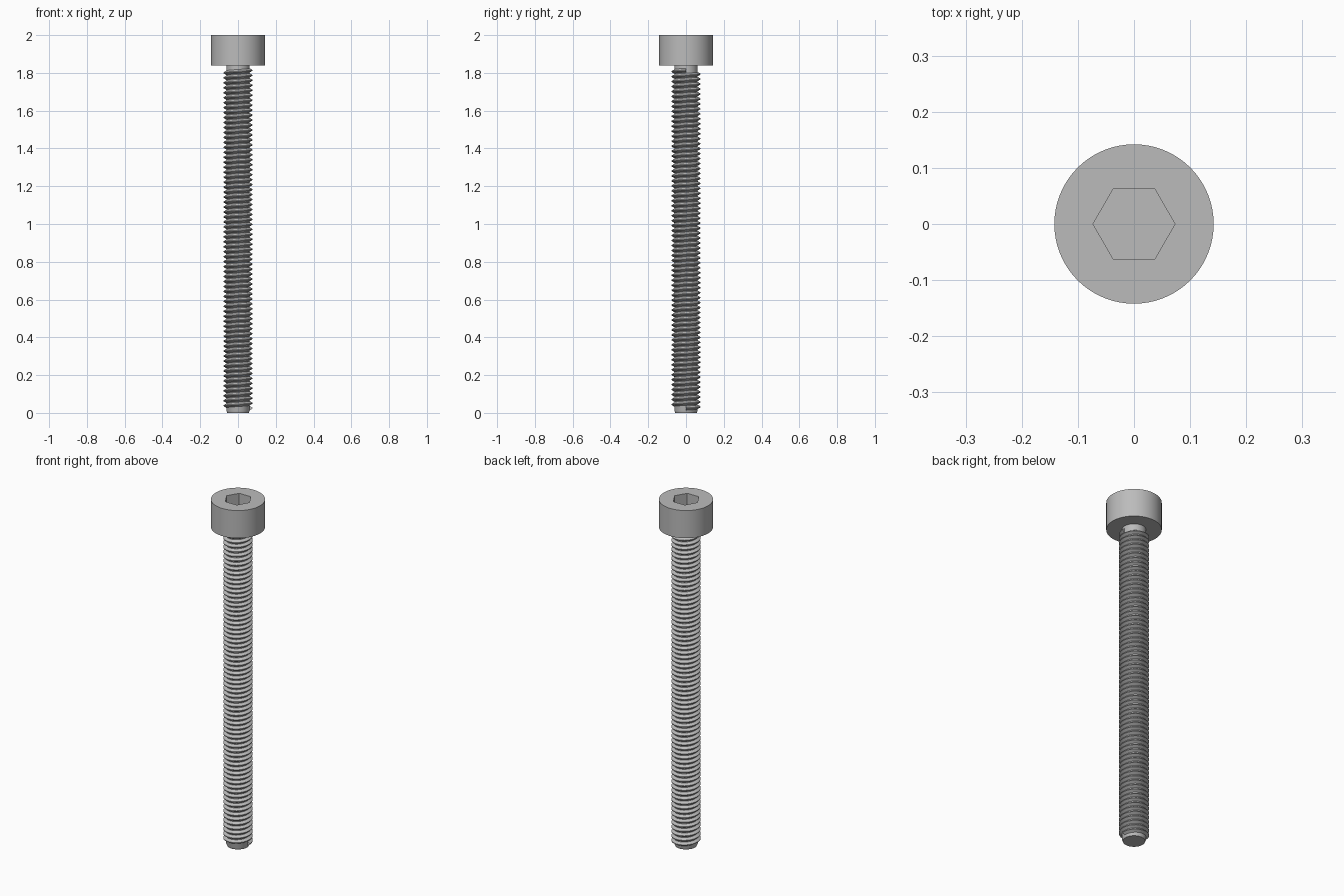
import bpy
import bmesh
from math import cos, sin, pi, radians

if "Cube" in bpy.data.objects:
    bpy.data.objects.remove(bpy.data.objects["Cube"], do_unlink=True)

SIDES = 72            # segments around the head and shank
HEAD_R, HEAD_BASE, TOP = 0.142, 1.84, 2.0
CORE_R, CREST_R = 0.062, 0.077
PITCH, TURNS, STEPS = 0.0263, 68, 36

steel = bpy.data.materials.new("steel grey")
steel.use_nodes = True
GREY = (0.5, 0.5, 0.5, 1)
steel.diffuse_color = GREY
steel.node_tree.nodes["Principled BSDF"].inputs["Base Color"].default_value = GREY


def circle(r):
    return lambda a: r


def hexagon(r):
    # corner radius r, corners on the x axis
    return lambda a: r * cos(pi / 6) / cos(a % (pi / 3) - pi / 6)


def finish(bm, name):
    bmesh.ops.recalc_face_normals(bm, faces=bm.faces)
    mesh = bpy.data.meshes.new(name)
    bm.to_mesh(mesh)
    bm.free()
    obj = bpy.data.objects.new(name, mesh)
    bpy.context.collection.objects.link(obj)
    mesh.materials.append(steel)
    bpy.ops.object.select_all(action="DESELECT")
    obj.select_set(True)
    bpy.context.view_layer.objects.active = obj
    bpy.ops.object.shade_smooth_by_angle(angle=radians(30))
    return obj


def skin(name, rings):
    # join rings of points into a closed skin, capped at both ends
    bm = bmesh.new()
    loops = [[bm.verts.new(p) for p in ring] for ring in rings]
    for low, high in zip(loops, loops[1:]):
        n = len(low)
        for i in range(n):
            j = (i + 1) % n
            bm.faces.new((low[i], low[j], high[j], high[i]))
    bm.faces.new(loops[0])
    bm.faces.new(loops[-1])
    return finish(bm, name)


def lathe(name, sections):
    angles = [2 * pi * i / SIDES for i in range(SIDES)]
    skin(name, [[(r(a) * cos(a), r(a) * sin(a), z) for a in angles]
                for r, z in sections])


# Cylindrical head with a hexagonal socket
lathe("socket_head", [(circle(HEAD_R), HEAD_BASE), (circle(HEAD_R), TOP),
                      (hexagon(0.073), TOP), (hexagon(0.073), TOP - 0.08)])

# Plain core of the shank with a chamfered tip
lathe("shank_core", [(circle(0.057), 0), (circle(CORE_R), 0.012),
                     (circle(CORE_R), HEAD_BASE + 0.005)])

# Right-handed thread: a tapered ridge swept up a helix
ridge = [(CORE_R - 0.002, -0.0125), (CREST_R, -0.002),
         (CREST_R, 0.002), (CORE_R - 0.002, 0.0125)]
rings = []
for k in range(TURNS * STEPS + 1):
    a = 2 * pi * k / STEPS
    z = 0.025 + PITCH * k / STEPS
    rings.append([(r * cos(a), r * sin(a), z + dz) for r, dz in ridge])
skin("screw_thread", rings)
